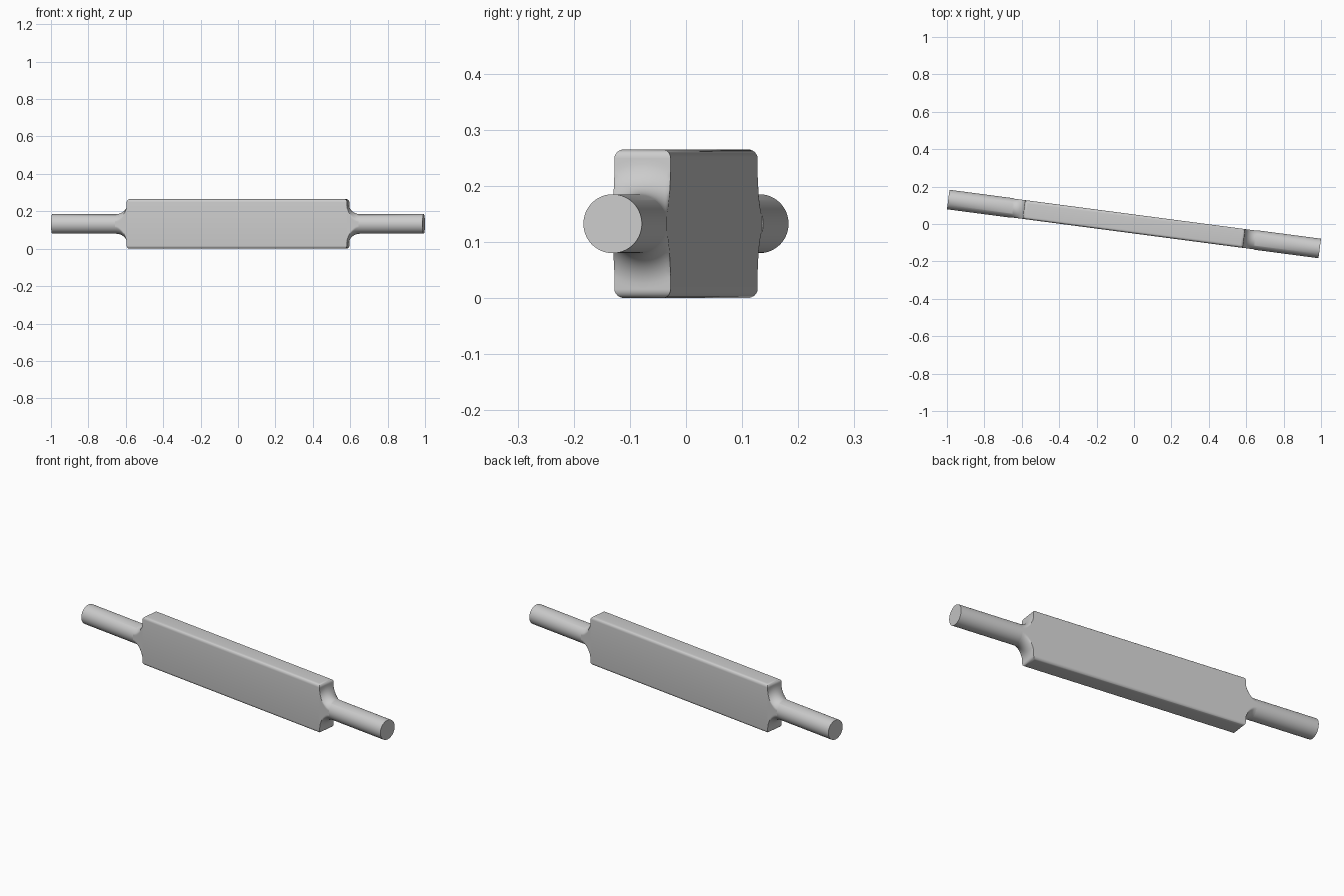
import bpy, bmesh, math
from mathutils import Matrix

cube = bpy.data.objects.get("Cube")
if cube:
    bpy.data.objects.remove(cube, do_unlink=True)

ANGLE = math.radians(-7.5)
MID_Z = 0.1325
HALF_LENGTH, HALF_THICK, HALF_HEIGHT = 0.594, 0.0505, 0.1325
ROD_RADIUS, ROD_END, FILLET = 0.0525, 1.0017, 0.062
SIDES = 96

steel = bpy.data.materials.new("plain grey")
steel.use_nodes = True
grey = (0.6, 0.6, 0.6, 1)
steel.diffuse_color = grey
steel.node_tree.nodes["Principled BSDF"].inputs["Base Color"].default_value = grey


def finish(name, bm):
    """Turn and lift the part into place, then shade it."""
    bmesh.ops.recalc_face_normals(bm, faces=bm.faces)
    bm.transform(Matrix.Translation((0, 0, MID_Z)) @ Matrix.Rotation(ANGLE, 4, "Z"))
    mesh = bpy.data.meshes.new(name)
    bm.to_mesh(mesh)
    bm.free()
    mesh.materials.append(steel)
    obj = bpy.data.objects.new(name, mesh)
    bpy.context.collection.objects.link(obj)
    bpy.ops.object.select_all(action="DESELECT")
    obj.select_set(True)
    bpy.context.view_layer.objects.active = obj
    bpy.ops.object.shade_smooth_by_angle(angle=math.radians(35))


# Flat bar with rounded horizontal edges; upright end edges stay sharp
bm = bmesh.new()
bmesh.ops.create_cube(bm, size=2)
bm.transform(Matrix.Diagonal((HALF_LENGTH, HALF_THICK, HALF_HEIGHT, 1)))
flat_edges = [e for e in bm.edges if abs(e.verts[0].co.z - e.verts[1].co.z) < 0.001]
bmesh.ops.bevel(bm, geom=flat_edges, offset=0.016, segments=6, profile=0.5,
                affect="EDGES")
finish("bar", bm)


def handle(name, side):
    """Round rod that flares into the bar end, trimmed flush with its faces."""
    bm = bmesh.new()
    profile = [(ROD_END, ROD_RADIUS, False), (HALF_LENGTH + FILLET, ROD_RADIUS, False)]
    for i in range(13):
        a = math.pi / 2 * i / 12
        profile.append((HALF_LENGTH + FILLET * (1 - math.sin(a)),
                        ROD_RADIUS + FILLET * (1 - math.cos(a)), True))
    rings = []
    for x, radius, trimmed in profile:
        ring = []
        for k in range(SIDES):
            t = math.tau * k / SIDES
            y, z = radius * math.cos(t), radius * math.sin(t)
            if trimmed:
                y = max(-HALF_THICK, min(HALF_THICK, y))
            ring.append(bm.verts.new((side * x, y, z)))
        rings.append(ring)
    for a, b in zip(rings, rings[1:]):
        for k in range(SIDES):
            n = (k + 1) % SIDES
            bm.faces.new((a[k], a[n], b[n], b[k]))
    bm.faces.new(rings[0])
    bm.faces.new(rings[-1])
    finish(name, bm)


handle("left_handle", 1)
handle("right_handle", -1)
